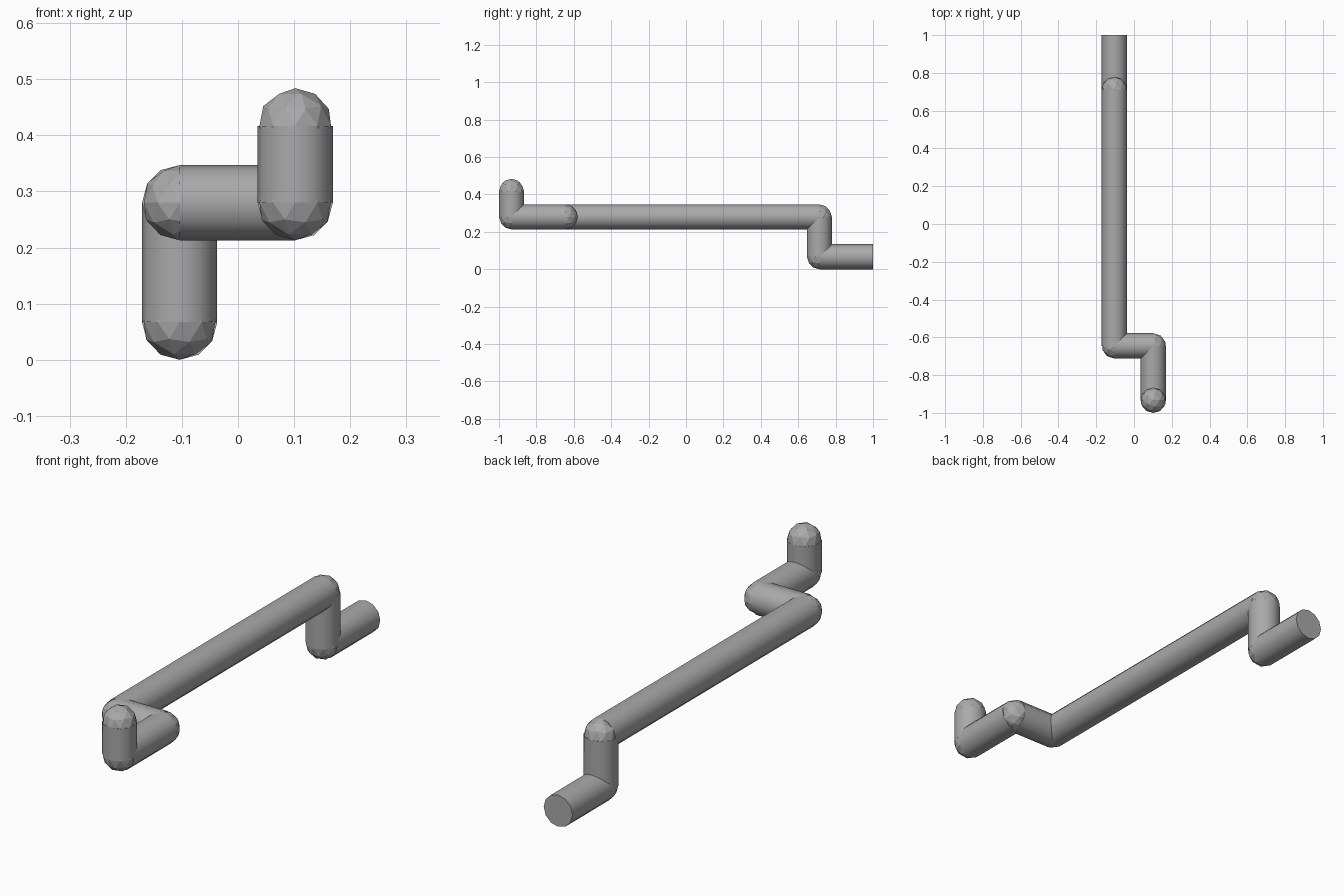
import bpy
from mathutils import Vector

cube = bpy.data.objects.get("Cube")
if cube:
    bpy.data.objects.remove(cube, do_unlink=True)

RADIUS = 0.067
SIDES = 12

# Plain grey metal
grey = bpy.data.materials.new("grey metal")
grey.use_nodes = True
colour = (0.4, 0.4, 0.4, 1)
grey.diffuse_color = colour
grey.node_tree.nodes["Principled BSDF"].inputs["Base Color"].default_value = colour


def finish(name):
    obj = bpy.context.object
    obj.name = name
    obj.data.materials.append(grey)
    bpy.ops.object.shade_smooth_by_angle(angle=0.55)
    return obj


def rod(name, a, b):
    """Straight round bar between two points."""
    a, b = Vector(a), Vector(b)
    bpy.ops.mesh.primitive_cylinder_add(vertices=SIDES, radius=RADIUS,
                                        depth=(b - a).length, location=(a + b) / 2)
    bpy.context.object.rotation_euler = (b - a).to_track_quat('Z', 'Y').to_euler()
    return finish(name)


def ball(name, p):
    """Faceted ball that rounds a corner or an end."""
    bpy.ops.mesh.primitive_ico_sphere_add(subdivisions=2, radius=RADIUS, location=p)
    obj = finish(name)
    bpy.ops.object.shade_flat()
    return obj


# Centre line from the open rear end to the upright front tip
left, right, low, high = -0.104, 0.102, 0.067, 0.28
path = [
    (left, 1.0, low), (left, 0.713, low), (left, 0.713, high),
    (left, -0.645, high), (right, -0.645, high),
    (right, -0.933, high), (right, -0.933, 0.417),
]
rods = ["rear_stub", "rear_riser", "main_bar", "cross_bar", "front_bar", "front_upright"]
balls = ["rear_low_elbow", "rear_high_elbow", "main_front_elbow",
         "cross_elbow", "front_elbow", "front_tip"]

for name, a, b in zip(rods, path, path[1:]):
    rod(name, a, b)
for name, p in zip(balls, path[1:]):
    ball(name, p)
